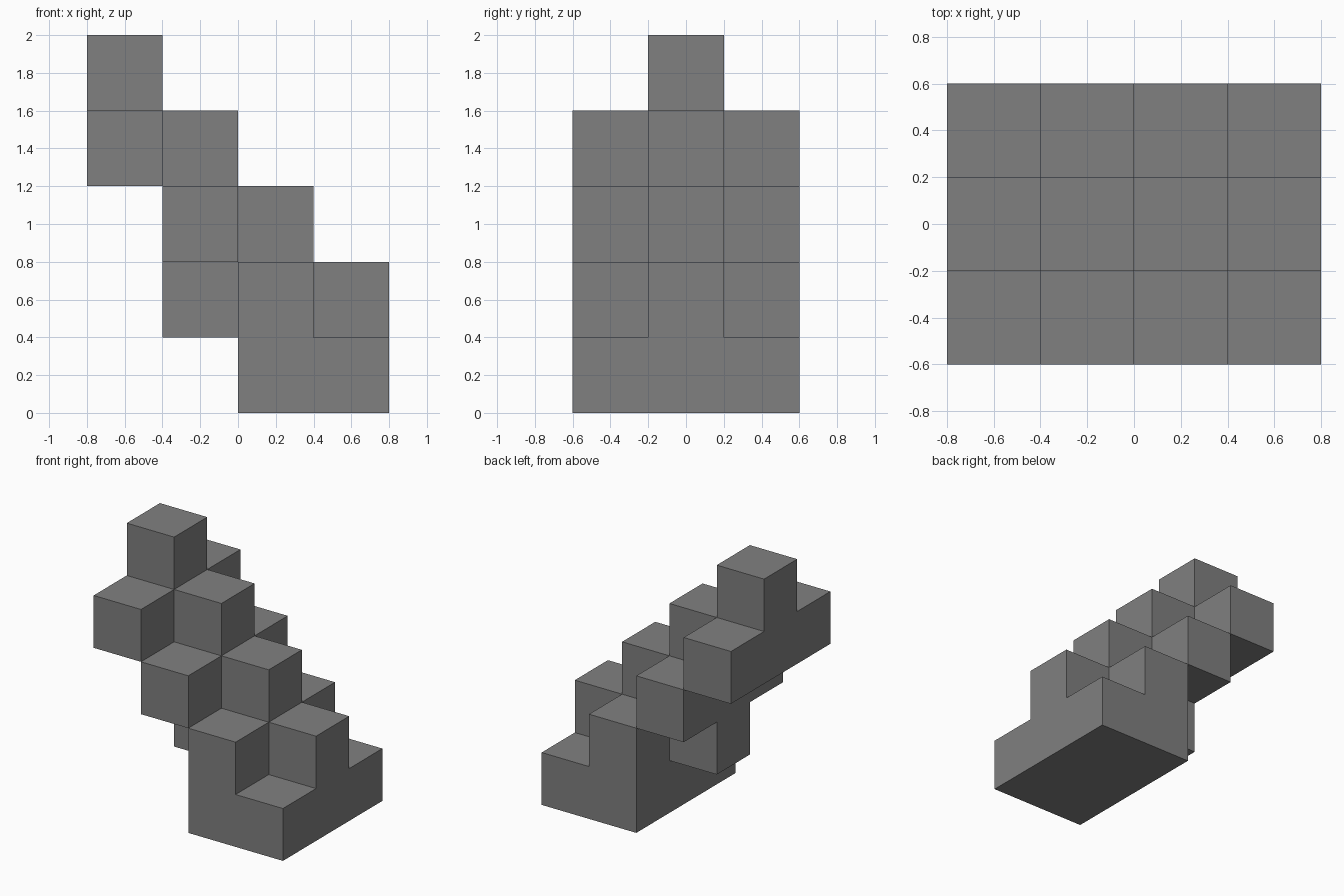
import bpy
import bmesh
from math import radians
from mathutils import Vector

cube = bpy.data.objects.get("Cube")
if cube:
    bpy.data.objects.remove(cube, do_unlink=True)

SIZE = 0.4
ORIGIN = Vector((-0.8, -0.6, 0))

# Plain grey
grey = bpy.data.materials.new("plain_grey")
grey.use_nodes = True
colour = (0.216, 0.216, 0.216, 1)
grey.diffuse_color = colour
grey.node_tree.nodes["Principled BSDF"].inputs["Base Color"].default_value = colour

# Stepped cells: (bottom, top) layer of each column, from high end to low end
ridge = [(3, 5), (1, 4), (0, 3), (0, 2)]
flank = [(3, 4), (2, 3), (0, 2), (0, 1)]
cells = set()
for y, columns in enumerate((flank, ridge, flank)):
    for x, (bottom, top) in enumerate(columns):
        cells.update((x, y, z) for z in range(bottom, top))

# Outer shell: one square wherever a cell meets empty space
bm = bmesh.new()
for cell in sorted(cells):
    for axis in range(3):
        for side in (-1, 1):
            normal = Vector((0, 0, 0))
            normal[axis] = side
            if tuple(int(c + n) for c, n in zip(cell, normal)) in cells:
                continue
            u = Vector((0, 0, 0))
            u[(axis + 1) % 3] = 0.5
            v = normal.cross(u)
            centre = Vector(cell) + Vector((0.5, 0.5, 0.5)) + normal / 2
            corners = (centre - u - v, centre + u - v, centre + u + v, centre - u + v)
            bm.faces.new([bm.verts.new(ORIGIN + p * SIZE) for p in corners])

# Weld the squares and merge flat areas into single faces
bmesh.ops.remove_doubles(bm, verts=bm.verts, dist=0.001)
bmesh.ops.dissolve_limit(bm, angle_limit=radians(1), verts=bm.verts, edges=bm.edges)

mesh = bpy.data.meshes.new("stepped_blocks")
bm.to_mesh(mesh)
bm.free()
mesh.materials.append(grey)
bpy.context.collection.objects.link(bpy.data.objects.new("stepped_blocks", mesh))
